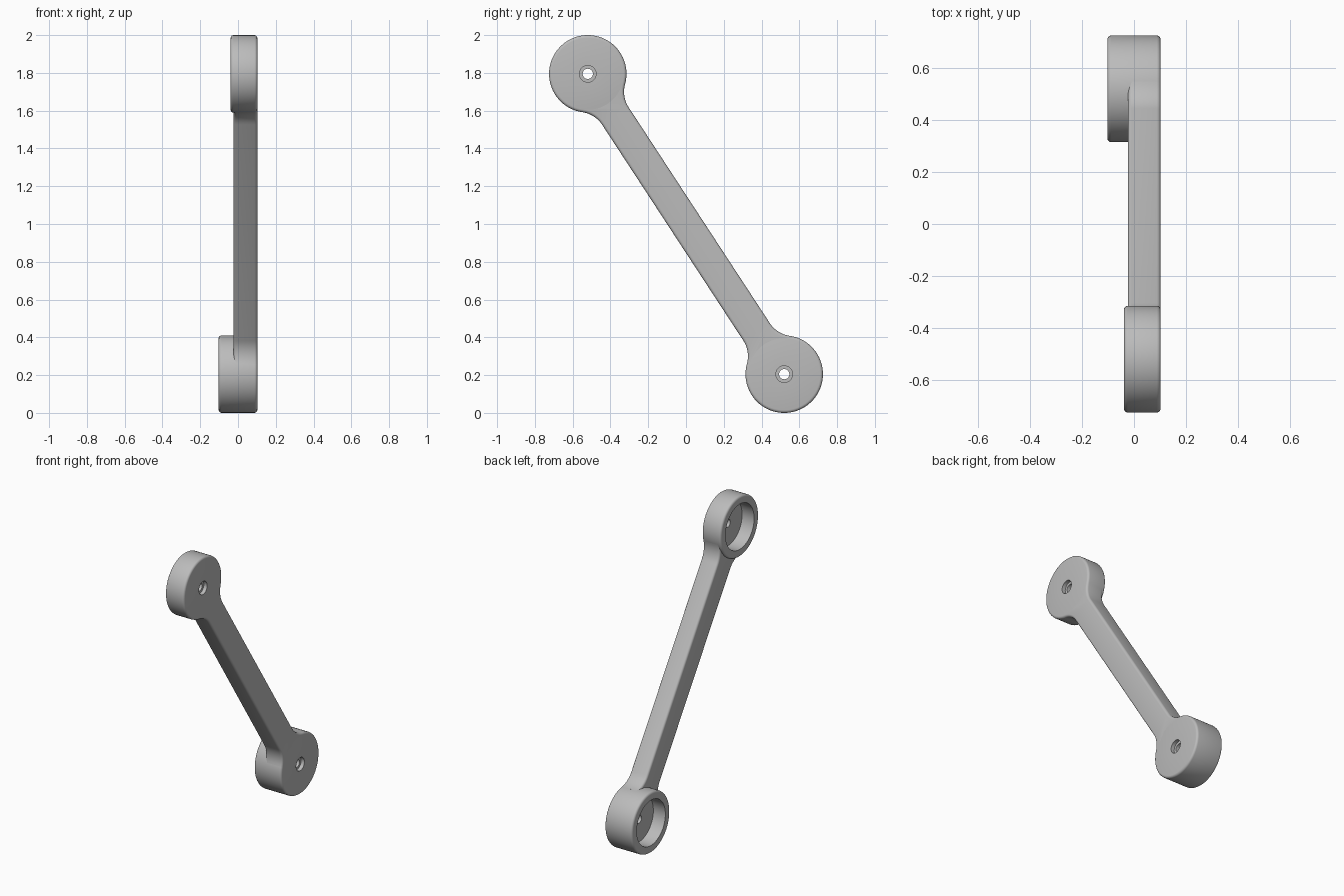
import bpy, bmesh, math
from mathutils import Vector, Matrix

cube = bpy.data.objects.get("Cube")
if cube:
    bpy.data.objects.remove(cube, do_unlink=True)

# Shared dimensions
FACE_X = 0.1025        # flat outer face shared by both hubs and the arm
ARM_X = -0.023         # inner face of the arm
HUB_R = 0.205
SOCKET_R = 0.153
SOCKET_DEPTH = 0.09
ROUND = 0.015
HALF_W = 0.084
FILLET_R = 0.15
UPPER = Vector((0, -0.52, 1.795))
LOWER = Vector((0, 0.52, 0.205))

grey = bpy.data.materials.new("mid_grey")
grey.use_nodes = True
colour = (0.5, 0.5, 0.5, 1)
grey.diffuse_color = colour
grey.node_tree.nodes["Principled BSDF"].inputs["Base Color"].default_value = colour


def finish(bm, name):
    bmesh.ops.recalc_face_normals(bm, faces=bm.faces)
    mesh = bpy.data.meshes.new(name)
    bm.to_mesh(mesh)
    bm.free()
    mesh.materials.append(grey)
    obj = bpy.data.objects.new(name, mesh)
    bpy.context.collection.objects.link(obj)
    bpy.ops.object.select_all(action='DESELECT')
    obj.select_set(True)
    bpy.context.view_layer.objects.active = obj
    bpy.ops.object.shade_smooth_by_angle(angle=math.radians(35))
    return obj


def arc(cx, cy, radius, start, end, steps):
    angles = [math.radians(start + (end - start) * i / steps) for i in range(steps + 1)]
    return [(cx + radius * math.cos(a), cy + radius * math.sin(a)) for a in angles]


def hub(name, centre, back_x):
    """Turned hub: stepped screw hole in the face, round socket behind."""
    floor = back_x + SOCKET_DEPTH
    step = FACE_X - 0.025
    profile = [(floor, SOCKET_R), (floor, 0.027), (step, 0.027), (step, 0.044), (FACE_X, 0.044)]
    profile += arc(FACE_X - ROUND, HUB_R - ROUND, ROUND, 0, 90, 4)
    profile += arc(back_x + ROUND, HUB_R - ROUND, ROUND, 90, 180, 4)
    profile += [(back_x, SOCKET_R)]
    bm = bmesh.new()
    verts = [bm.verts.new((x, 0, r)) for x, r in profile]
    edges = [bm.edges.new((v, verts[i - 1])) for i, v in enumerate(verts)]
    bmesh.ops.spin(bm, geom=verts + edges, cent=(0, 0, 0), axis=(1, 0, 0),
                   angle=math.tau, steps=72)
    bmesh.ops.remove_doubles(bm, verts=bm.verts, dist=0.0001)
    bmesh.ops.translate(bm, verts=bm.verts, vec=centre)
    return finish(bm, name)


hub("upper_hub", UPPER, -0.039)
hub("lower_hub", LOWER, -0.1025)

# Arm outline, along its own length, with fillets tangent to both hubs
span = (LOWER - UPPER).length
reach = math.sqrt((HUB_R + FILLET_R) ** 2 - (HALF_W + FILLET_R) ** 2)
offset = HALF_W + FILLET_R
tangent = math.degrees(math.atan2(offset, reach))
start = -span / 2
half = arc(start + reach, offset, FILLET_R, 270, 180 + tangent, 10)
half += arc(start, 0, 0.18, tangent, -tangent, 12)
half += arc(start + reach, -offset, FILLET_R, 180 - tangent, 90, 10)
outline = half + [(-s, -t) for s, t in half]

along = (LOWER - UPPER).normalized()
across = Vector((1, 0, 0)).cross(along)
middle = (UPPER + LOWER) / 2

bm = bmesh.new()
face = bm.faces.new([bm.verts.new(middle + along * s + across * t + Vector((ARM_X, 0, 0)))
                     for s, t in outline])
raised = bmesh.ops.extrude_face_region(bm, geom=[face])["geom"]
for v in raised:
    if isinstance(v, bmesh.types.BMVert):
        v.co.x = FACE_X

# Round the long edges only; the ends are buried in the hub walls
def is_long_edge(edge):
    a, b = (v.co for v in edge.verts)
    mid = (a + b) / 2
    mid.x = 0
    outside = min((mid - UPPER).length, (mid - LOWER).length) > 0.2
    return abs(a.x - b.x) < 0.001 and outside


bmesh.ops.bevel(bm, geom=[e for e in bm.edges if is_long_edge(e)], offset=ROUND,
                segments=4, profile=0.5, affect='EDGES')
finish(bm, "connecting_arm")
